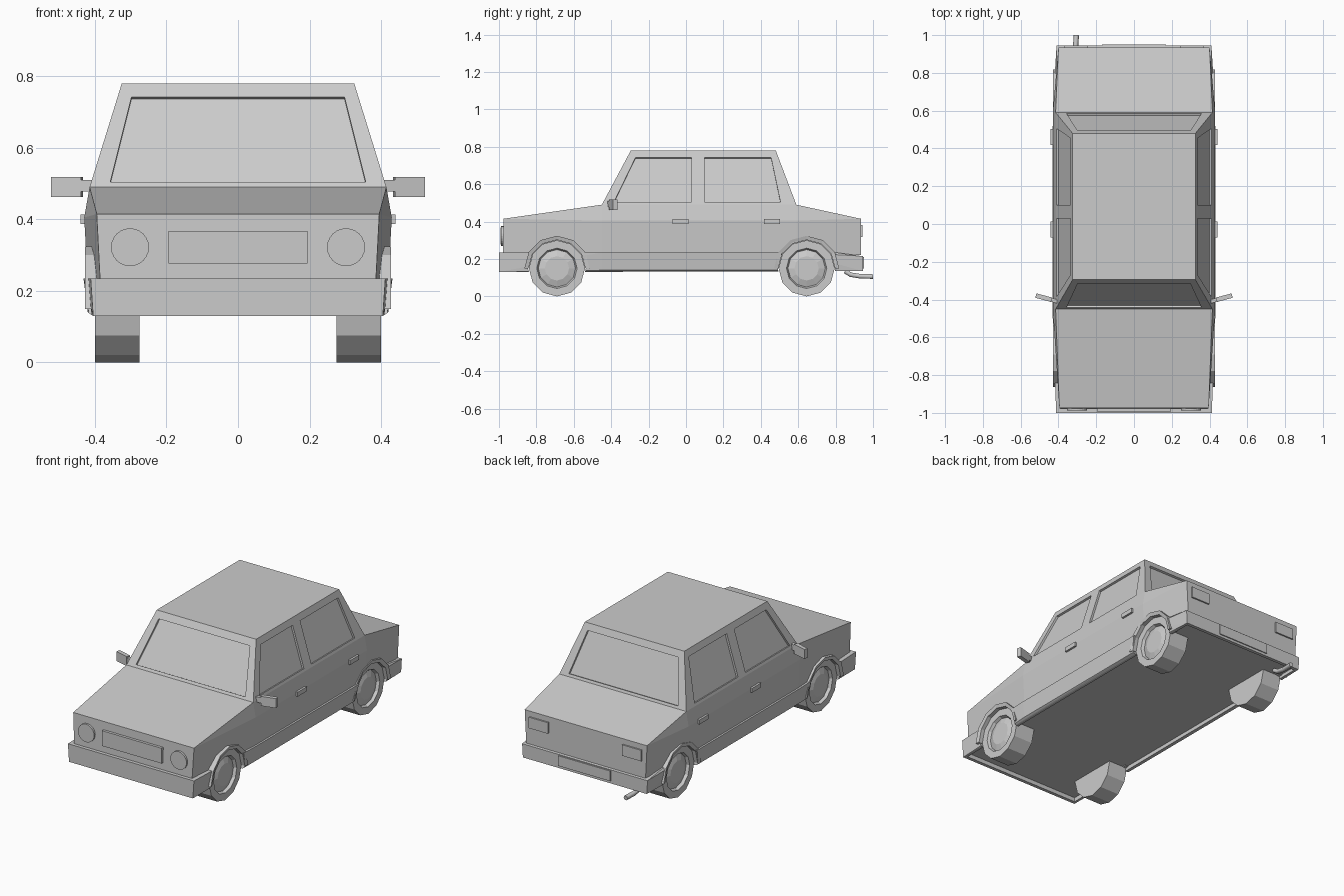
import bpy, bmesh
from math import sin, cos, pi, radians
from mathutils import Vector, Matrix

if "Cube" in bpy.data.objects:
    bpy.data.objects.remove(bpy.data.objects["Cube"])

grey = bpy.data.materials.new("plain_grey")
grey.use_nodes = True
GREY = (0.6, 0.6, 0.6, 1)
grey.diffuse_color = GREY
grey.node_tree.nodes["Principled BSDF"].inputs["Base Color"].default_value = GREY


def finish(name, bm):
    """Turn a bmesh into a named grey object."""
    bmesh.ops.recalc_face_normals(bm, faces=bm.faces)
    mesh = bpy.data.meshes.new(name)
    bm.to_mesh(mesh)
    bm.free()
    mesh.materials.append(grey)
    obj = bpy.data.objects.new(name, mesh)
    bpy.context.collection.objects.link(obj)
    return obj


def add_hull(bm, points):
    """Add the convex solid around the points."""
    verts = [bm.verts.new(p) for p in points]
    bmesh.ops.convex_hull(bm, input=verts)
    bmesh.ops.dissolve_limit(bm, angle_limit=radians(0.5), verts=bm.verts, edges=bm.edges)


def hull(name, points):
    bm = bmesh.new()
    add_hull(bm, points)
    return finish(name, bm)


def both(points):
    """Points together with their mirror images in x."""
    return [(s * x, y, z) for x, y, z in points for s in (1, -1)]


def box(name, centre, size, turn=0):
    bm = bmesh.new()
    bmesh.ops.create_cube(bm, size=1, matrix=Matrix.Translation(centre)
                          @ Matrix.Rotation(turn, 4, 'Z') @ Matrix.Diagonal((*size, 1)))
    return finish(name, bm)


def cut(obj, bm):
    """Subtract the solids in bm from obj."""
    cutter = finish("cutter", bm)
    cutter.hide_render = True
    mod = obj.modifiers.new("cut", 'BOOLEAN')
    mod.object, mod.solver = cutter, 'EXACT'
    bpy.context.view_layer.objects.active = obj
    bpy.ops.object.modifier_apply(modifier=mod.name)
    bpy.data.objects.remove(cutter)


def circle(x, y, z, r, n=12):
    """Ring of points around the x direction, one at the bottom."""
    return [(x, y + r * sin(2 * pi * i / n), z - r * cos(2 * pi * i / n)) for i in range(n)]


AXLES = {"front": -0.69, "rear": 0.645}
AXLE_Z = 0.15
SIDES = {"left": 1, "right": -1}


def arch_cutter():
    bm = bmesh.new()
    for y in AXLES.values():
        for s in SIDES.values():
            add_hull(bm, circle(s * 0.375, y, AXLE_Z, 0.155) + circle(s * 0.6, y, AXLE_Z, 0.155))
    return bm


# Lower body: bonnet, doors and boot
body = hull("body", both([
    (0.385, -0.98, 0.22), (0.395, -0.975, 0.415), (0.415, -0.45, 0.49), (0.43, -0.45, 0.405),
    (0.42, -0.45, 0.22), (0.415, 0.59, 0.49), (0.43, 0.59, 0.405), (0.42, 0.59, 0.22),
    (0.40, 0.935, 0.415), (0.39, 0.935, 0.22)]))
cut(body, arch_cutter())

# Bumpers and sills as one tapering band with a recessed floor
band = hull("bumpers_and_sills", both([
    (0.412, -1.0, 0.235), (0.432, -0.45, 0.235), (0.432, 0.59, 0.235), (0.41, 0.945, 0.215),
    (0.41, 0.8, 0.235), (0.405, -1.0, 0.13), (0.42, -0.45, 0.14), (0.42, 0.59, 0.14),
    (0.405, 0.945, 0.135)]))
floor = bmesh.new()
add_hull(floor, both([(0.39, -0.98, z) for z in (0.0, 0.155)] + [(0.39, 0.925, z) for z in (0.0, 0.155)]))
cut(band, floor)
cut(band, arch_cutter())

# Cabin with recessed window panes
BELT, ROOF = 0.49, 0.78
cabin = hull("cabin", both([
    (0.415, -0.45, BELT), (0.415, 0.59, BELT), (0.325, -0.295, ROOF), (0.325, 0.48, ROOF)]))


def slope(z, low, high):
    return low + (high - low) * (z - BELT) / (ROOF - BELT)


def add_window(bm, points, normal):
    n = Vector(normal).normalized()
    add_hull(bm, [Vector(p) + n * d for p in points for d in (-0.012, 0.03)])


windows = bmesh.new()
Z0, Z1 = 0.505, 0.742
for s in SIDES.values():
    for low, high in (((-0.385, 0.03), (-0.27, 0.03)), ((0.10, 0.505), (0.10, 0.455))):
        add_window(windows, [(s * slope(z, 0.415, 0.325), y, z)
                             for z, ys in ((Z0, low), (Z1, high)) for y in ys],
                   (s * 0.29, 0, 0.09))
for low, high, d in ((-0.45, -0.295, -1), (0.59, 0.48, 1)):
    add_window(windows, both([(x, slope(z, low, high), z) for x, z in ((0.357, Z0), (0.298, Z1))]),
               (0, d * 0.29, abs(high - low)))
cut(cabin, windows)

for side, s in SIDES.items():
    for end, y in AXLES.items():
        # Wheel with a recessed, domed rim
        bm = bmesh.new()
        rings = [(0.275, 0.15), (0.40, 0.15), (0.40, 0.108), (0.383, 0.10), (0.395, 0.065)]
        loops = [[bm.verts.new(p) for p in circle(s * x, y, AXLE_Z, r)] for x, r in rings]
        for a, b in zip(loops, loops[1:]):
            for i in range(12):
                j = (i + 1) % 12
                bm.faces.new((a[i], a[j], b[j], b[i]))
        bm.faces.new(loops[0])
        bm.faces.new(loops[-1])
        finish(f"{end}_{side}_wheel", bm)

        # Arch trim over the wheel
        bm = bmesh.new()
        sections = []
        for i in range(3, 10):
            sections.append([bm.verts.new(circle(s * x, y, AXLE_Z, r)[i])
                             for x, r in ((0.37, 0.152), (0.422, 0.152), (0.428, 0.174), (0.37, 0.174))])
        for a, b in zip(sections, sections[1:]):
            for k in range(4):
                m = (k + 1) % 4
                bm.faces.new((a[k], a[m], b[m], b[k]))
        bm.faces.new(sections[0])
        bm.faces.new(sections[-1])
        finish(f"{end}_{side}_arch_trim", bm)

    # Door handles
    for end, y in (("front", -0.03), ("rear", 0.46)):
        box(f"{end}_{side}_door_handle", (s * 0.43, y, 0.40), (0.022, 0.085, 0.026))

    # Door mirror and its stalk
    box(f"{side}_mirror", (s * 0.478, -0.39, 0.49), (0.086, 0.024, 0.056), s * radians(15))
    box(f"{side}_mirror_stalk", (s * 0.425, -0.405, 0.494), (0.05, 0.02, 0.032), s * radians(15))

    # Headlight and tail light
    bm = bmesh.new()
    bmesh.ops.create_cone(bm, cap_ends=True, segments=24, radius1=0.053, radius2=0.053, depth=0.02,
                          matrix=Matrix.Translation((s * 0.302, -0.978, 0.322))
                          @ Matrix.Rotation(pi / 2, 4, 'X'))
    finish(f"{side}_headlight", bm)
    box(f"{side}_tail_light", (s * 0.305, 0.935, 0.35), (0.125, 0.018, 0.065))

# Grille and rear plate
box("grille", (0, -0.98, 0.322), (0.39, 0.024, 0.09))
box("rear_plate", (0, 0.946, 0.18), (0.34, 0.01, 0.06))

# Exhaust pipe
curve = bpy.data.curves.new("exhaust_path", 'CURVE')
curve.dimensions = '3D'
curve.bevel_depth, curve.bevel_resolution = 0.014, 1
curve.use_fill_caps = True
path = [(-0.31, 0.85, 0.135), (-0.31, 0.88, 0.116), (-0.31, 0.93, 0.108), (-0.305, 1.0, 0.106)]
spline = curve.splines.new('POLY')
spline.points.add(len(path) - 1)
for point, co in zip(spline.points, path):
    point.co = (*co, 1)
curve.materials.append(grey)
bpy.context.collection.objects.link(bpy.data.objects.new("exhaust_pipe", curve))
